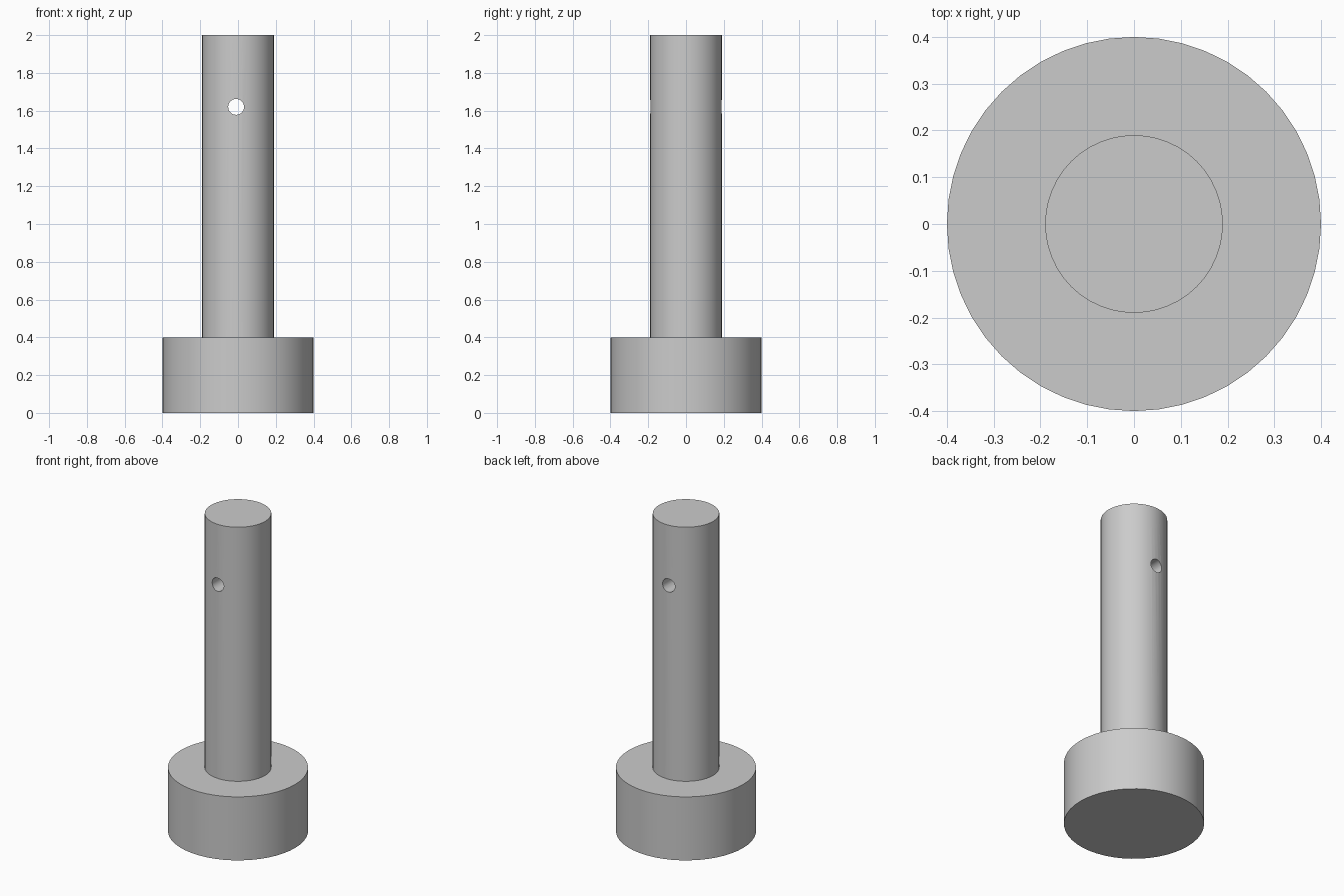
import bpy
import math

cube = bpy.data.objects.get("Cube")
if cube:
    bpy.data.objects.remove(cube, do_unlink=True)

# Single grey metal colour
GREY = (0.6, 0.6, 0.6, 1.0)
metal = bpy.data.materials.new("grey metal")
metal.use_nodes = True
metal.diffuse_color = GREY
metal.node_tree.nodes["Principled BSDF"].inputs["Base Color"].default_value = GREY


def cylinder(name, radius, depth, location, sides, rotation=(0, 0, 0)):
    bpy.ops.mesh.primitive_cylinder_add(
        vertices=sides, radius=radius, depth=depth,
        location=location, rotation=rotation)
    obj = bpy.context.object
    obj.name = name
    obj.data.materials.append(metal)
    return obj


def boolean(target, tool, operation):
    mod = target.modifiers.new(operation.lower(), "BOOLEAN")
    mod.operation = operation
    mod.solver = "EXACT"
    mod.object = tool
    bpy.context.view_layer.objects.active = target
    bpy.ops.object.modifier_apply(modifier=mod.name)
    bpy.data.objects.remove(tool, do_unlink=True)


# Wide head with the shaft rising from inside it
pin = cylinder("headed_pin", 0.4, 0.4, (0, 0, 0.2), 48)
shaft = cylinder("shaft", 0.19, 1.7, (0, 0, 1.15), 48)
boolean(pin, shaft, "UNION")

# Cross hole drilled front to back near the tip
drill = cylinder("cross_hole", 0.042, 1, (-0.01, 0, 1.62), 32, (math.pi / 2, 0, 0))
boolean(pin, drill, "DIFFERENCE")

# Smooth sides with crisp rims
bpy.ops.object.select_all(action="DESELECT")
pin.select_set(True)
bpy.context.view_layer.objects.active = pin
bpy.ops.object.shade_smooth_by_angle(angle=math.radians(30))
